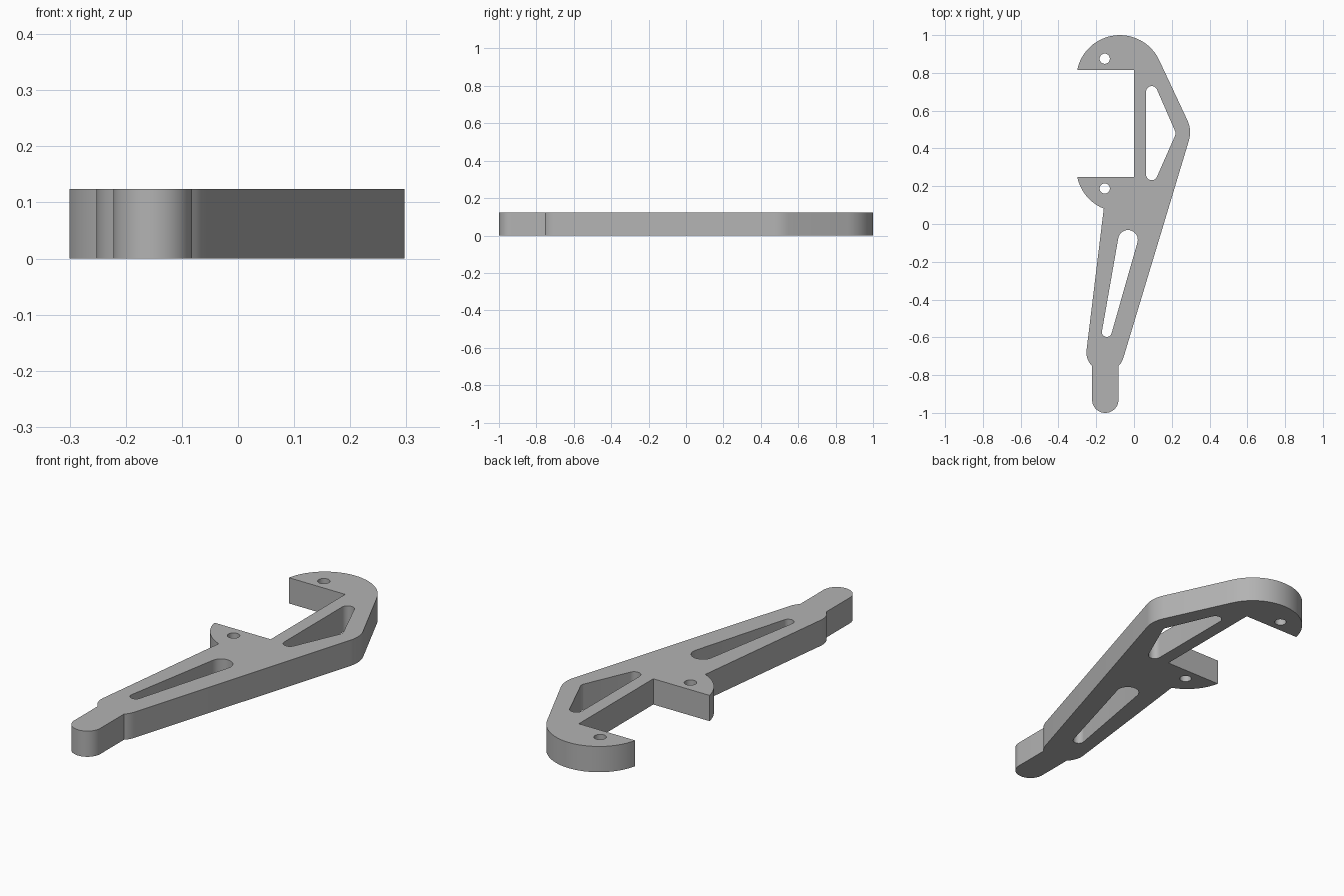
import bpy
import bmesh
from math import cos, sin, radians, sqrt, atan2, pi, ceil
from mathutils import Vector

THICKNESS = 0.124

cube = bpy.data.objects.get("Cube")
if cube:
    bpy.data.objects.remove(cube, do_unlink=True)


def arc(center, radius, start, end):
    """Points along an arc, angles in degrees."""
    steps = max(2, ceil(abs(end - start) / 6))
    angles = [radians(start + (end - start) * i / steps) for i in range(steps + 1)]
    return [(center[0] + radius * cos(a), center[1] + radius * sin(a)) for a in angles]


def rounded_slot(circles):
    """Closed belt around circles listed anticlockwise as (x, y, radius)."""
    normals = []
    for i, (x, y, r) in enumerate(circles):
        x2, y2, r2 = circles[(i + 1) % len(circles)]
        d = Vector((x2 - x, y2 - y))
        k = (r - r2) / d.length
        d.normalize()
        n = d * k + Vector((d.y, -d.x)) * sqrt(1 - k * k)
        normals.append(atan2(n.y, n.x))
    points = []
    for i, (x, y, r) in enumerate(circles):
        start = normals[i - 1]
        sweep = (normals[i] - start) % (2 * pi)
        points += arc((x, y), r, start * 180 / pi, (start + sweep) * 180 / pi)
    return points


# Outer outline: round peg, foot, elbow, upper jaw, square mouth, lower jaw
peg, foot, elbow = (-0.152, -0.93), (-0.152, -0.68), (0.147, 0.485)
upper_jaw, lower_jaw = (-0.075, 0.77), (-0.075, 0.295)
outline = (
    arc(peg, 0.07, 180, 360)
    + arc(foot, 0.1, -45.6, -16.8)
    + arc(elbow, 0.15, -16.8, 25)
    + arc(upper_jaw, 0.23, 25, 168.4)
    + [(0, 0.816), (0, 0.249)]
    + arc(lower_jaw, 0.23, 191.6, 248.3)
    + arc(foot, 0.1, 173, 225.6)
)

# Openings: two pin holes, triangular window, tapered slot
holes = [arc((-0.155, y), 0.027, 0, 354) for y in (0.875, 0.188)]
holes.append(rounded_slot([(0.094, 0.262, 0.03), (0.19, 0.48, 0.03), (0.094, 0.7, 0.03)]))
holes.append(rounded_slot([(-0.144, -0.572, 0.026), (-0.032, -0.084, 0.052)]))

# Filled and extruded plate
curve = bpy.data.curves.new("hook_plate", "CURVE")
curve.dimensions = "2D"
curve.fill_mode = "BOTH"
curve.extrude = THICKNESS / 2
for loop in [outline] + holes:
    spline = curve.splines.new("POLY")
    spline.points.add(len(loop) - 1)
    for point, (x, y) in zip(spline.points, loop):
        point.co = (x, y, 0, 1)
    spline.use_cyclic_u = True

plate = bpy.data.objects.new("hook_plate", curve)
bpy.context.collection.objects.link(plate)
plate.location.z = THICKNESS / 2
bpy.ops.object.select_all(action="DESELECT")
plate.select_set(True)
bpy.context.view_layer.objects.active = plate
bpy.ops.object.convert(target="MESH")
plate = bpy.context.object

# Weld caps to walls and orient the faces
bm = bmesh.new()
bm.from_mesh(plate.data)
bmesh.ops.remove_doubles(bm, verts=bm.verts, dist=0.0005)
bmesh.ops.recalc_face_normals(bm, faces=bm.faces)
bm.to_mesh(plate.data)
bm.free()
bpy.ops.object.shade_smooth_by_angle(angle=radians(20))

# Plain grey
grey = bpy.data.materials.new("plain_grey")
grey.use_nodes = True
colour = (0.45, 0.45, 0.45, 1)
grey.diffuse_color = colour
grey.node_tree.nodes["Principled BSDF"].inputs["Base Color"].default_value = colour
plate.data.materials.clear()
plate.data.materials.append(grey)
